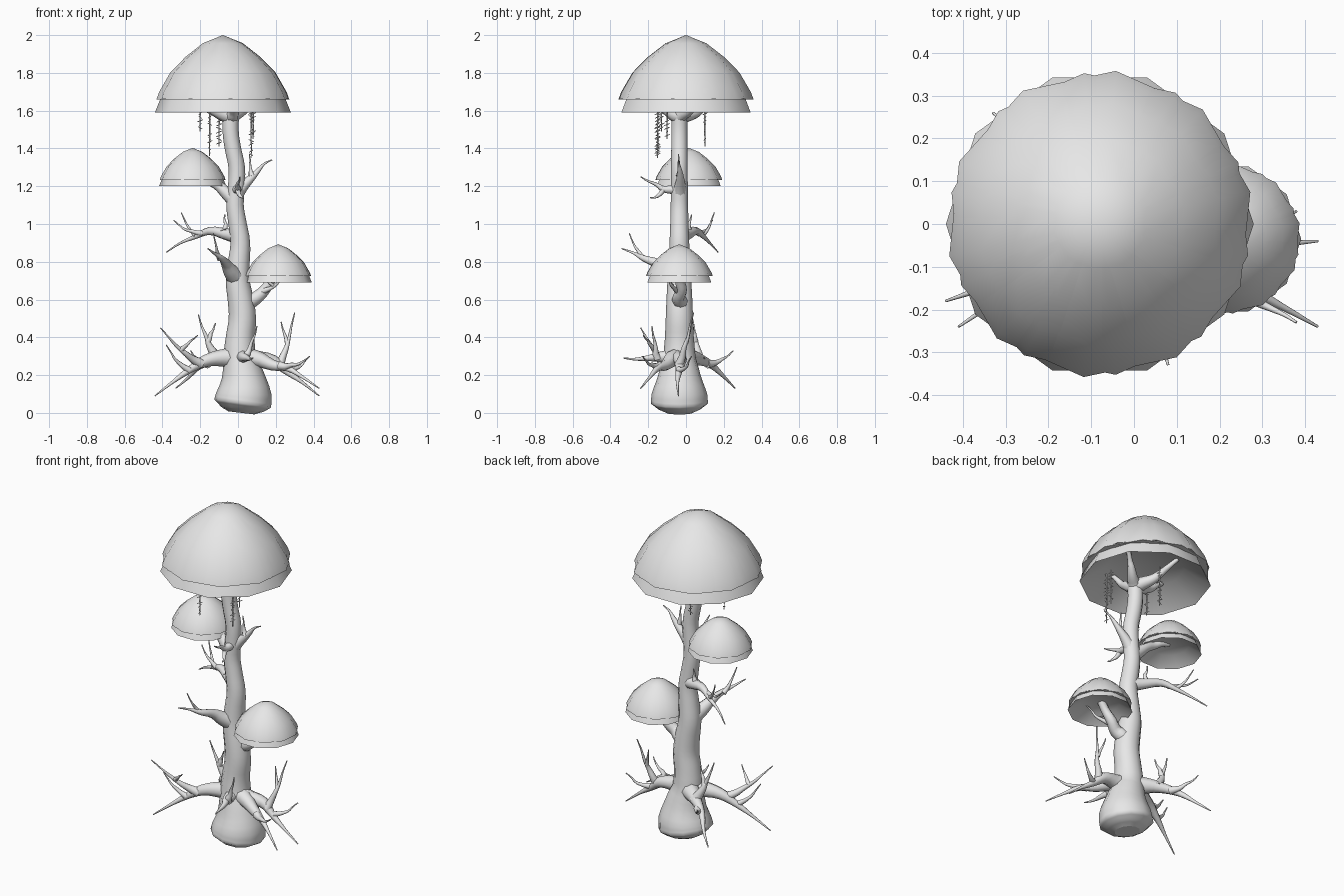
import bpy
import bmesh
import math
import random
from mathutils import Vector

random.seed(4)
cube = bpy.data.objects.get("Cube")
if cube:
    bpy.data.objects.remove(cube)

shade = 0.8
grey = bpy.data.materials.new("pale_grey")
grey.use_nodes = True
grey.diffuse_color = (shade, shade, shade, 1)
grey.node_tree.nodes["Principled BSDF"].inputs["Base Color"].default_value = grey.diffuse_color


def finish(obj, angle):
    """Give the object its material and smooth shading, as a mesh."""
    bpy.ops.object.select_all(action="DESELECT")
    obj.select_set(True)
    bpy.context.view_layer.objects.active = obj
    if obj.type == "CURVE":
        bpy.ops.object.convert(target="MESH")
        obj = bpy.context.object
    obj.data.materials.clear()
    obj.data.materials.append(grey)
    bpy.ops.object.shade_smooth_by_angle(angle=math.radians(angle))


def tubes(name, paths, sides=8, steps=3):
    """Tapered tubes; each path is a list of (position, radius)."""
    curve = bpy.data.curves.new(name, "CURVE")
    curve.dimensions = "3D"
    curve.bevel_depth = 1
    curve.bevel_resolution = sides // 2 - 2
    curve.resolution_u = steps
    curve.use_fill_caps = True
    for path in paths:
        spline = curve.splines.new("BEZIER")
        spline.bezier_points.add(len(path) - 1)
        for point, (position, radius) in zip(spline.bezier_points, path):
            point.co = position
            point.radius = radius
            point.handle_left_type = point.handle_right_type = "AUTO"
    obj = bpy.data.objects.new(name, curve)
    bpy.context.collection.objects.link(obj)
    finish(obj, 70)


def trunk_axis(z):
    sway = .01 * math.cos(16.5 * (z - .9))
    return Vector((.025 - .022 * z - .0045 * z ** 4 + sway, -.035, z))


def trunk_radius(z):
    foot = .08 / (1 + (z / .2) ** 4)
    middle = .03 / (1 + (z / .8) ** 6)
    return min(.07 + 2.2 * z, .042 + middle + foot)


def along(start, tip, rise, t):
    """Point on a line that arches upward by rise."""
    return start.lerp(tip, t) + Vector((0, 0, rise * math.sin(math.pi * t)))


def taper(thick, t, end=.003):
    return end + (thick - end) * (1 - t) ** 1.5


def limb(start, tip, thick, rise, end=.003):
    """Gnarled tapering path from start to tip."""
    path = []
    for i in range(6):
        t = i / 5
        knot = Vector([random.uniform(-1, 1) for axis in range(3)])
        wobble = knot * thick * .2 * math.sin(math.pi * t)
        path.append((along(start, tip, rise, t) + wobble, taper(thick, t, end)))
    return path


def bough(name, height, tip, thick, rise, twigs=(), end=.003):
    """Branch from the trunk; a twig is (fraction along the branch, tip)."""
    start, tip = trunk_axis(height), Vector(tip)
    paths = [limb(start, tip, thick, rise, end)]
    for t, twig_tip in twigs:
        root, twig_tip = along(start, tip, rise, t), Vector(twig_tip)
        width = taper(thick, t)
        paths.append(limb(root, twig_tip, width, -.02))
        reach = twig_tip - root
        # Long twigs fork halfway
        if reach.length > .2:
            fork = along(root, twig_tip, -.02, .5)
            side = Vector((-reach.x, reach.y, reach.z)) * .4
            paths.append(limb(fork, fork + side, width / 2, 0))
    tubes(name, paths)


def revolve(name, profile, centre, size, turn, sides=10):
    """Faceted solid of revolution; the profile runs from the apex down and under."""
    bm = bmesh.new()
    rings = []
    for radius, z in profile:
        count = sides if radius else 1
        ring = []
        for i in range(count):
            angle = math.radians(turn) + math.tau * i / sides
            ring.append(bm.verts.new((radius * math.cos(angle), radius * math.sin(angle), z)))
        rings.append(ring)
    for upper, lower in zip(rings, rings[1:]):
        for i in range(sides):
            j = (i + 1) % sides
            corners = [upper[i % len(upper)], lower[i % len(lower)],
                       lower[j % len(lower)], upper[j % len(upper)]]
            bm.faces.new(list(dict.fromkeys(corners)))
    bmesh.ops.recalc_face_normals(bm, faces=bm.faces)
    mesh = bpy.data.meshes.new(name)
    bm.to_mesh(mesh)
    bm.free()
    obj = bpy.data.objects.new(name, mesh)
    obj.location = centre
    obj.scale = (size, size, size)
    bpy.context.collection.objects.link(obj)
    finish(obj, 50)


# Trunk, with a rounded foot
heights = [0, .02, .05] + [i / 10 for i in range(1, 17)]
tubes("trunk", [[(trunk_axis(z), trunk_radius(z)) for z in heights]], sides=12)

# Low branches around the foot
bough("left_foot_branch", .29, (.43, -.04, .09), .065, .06,
      [(.5, (.3, .04, .53)), (.6, (.38, .03, .3))])
bough("front_left_foot_branch", .29, (.43, -.24, .13), .06, .04,
      [(.5, (.38, -.23, .3))])
bough("front_foot_branch", .29, (.08, -.33, .29), .05, 0,
      [(.4, (.1, -.18, .46))])
bough("right_foot_branch", .29, (-.44, -.18, .09), .065, .06,
      [(.45, (-.41, -.24, .45)), (.6, (-.38, -.17, .36))])
bough("back_foot_branch", .29, (-.33, .26, .13), .065, .05,
      [(.35, (-.21, .03, .52)), (.5, (-.25, .25, .33))])

# Branches along the trunk
bough("front_middle_branch", .71, (-.16, -.34, .87), .055, .01,
      [(.6, (-.13, -.3, .95))])
bough("back_middle_branch", .93, (-.38, .17, .85), .042, .06,
      [(.5, (-.34, .14, 1.02)), (.6, (-.3, .15, 1.06)), (.2, (-.07, .03, 1.05))])
bough("left_upper_branch", 1.15, (.18, -.04, 1.34), .04, .02,
      [(.45, (.06, -.04, 1.37))])
bough("front_upper_branch", 1.18, (.01, -.24, 1.25), .032, -.02,
      [(.4, (.03, -.19, 1.14))])

# Supports under the canopies
bough("left_canopy_support", .56, (.21, -.03, .75), .05, -.02,
      [(.5, (.26, -.11, .75))], end=.022)
bough("right_canopy_support", 1.12, (-.24, .01, 1.26), .04, .02, end=.016)
arms = []
for i in range(4):
    angle = math.tau * i / 4 + .4
    tip = Vector((-.08 + .2 * math.cos(angle), .2 * math.sin(angle), 1.69))
    arms.append(limb(trunk_axis(1.57), tip, .045, -.02, end=.012))
tubes("top_canopy_supports", arms)

# Layered canopies: a flared skirt, hollow below, and two overlapping caps
skirt = [(0, 1.1), (.5, .8), (.75, .55), (.92, .2), (1, 0), (.6, .27), (0, .3)]
cap = [(0, 1.14), (.3, 1.02), (.56, .82), (.79, .59), (.96, .3), (1, .19), (.9, .2)]
canopies = {"top": (-.08, 0, 1.59, .36),
            "right": (-.24, .015, 1.2, .178),
            "left": (.213, -.035, .69, .178)}
for side, (x, y, z, radius) in canopies.items():
    revolve(side + "_canopy_skirt", skirt, (x, y, z), radius, 0)
    revolve(side + "_canopy_lower_cap", cap, (x, y, z), radius, 12)
    revolve(side + "_canopy_upper_cap", cap, (x, y, z + radius / 70), radius * .985, 24)

# Hanging vines with small crossing leaflets
vines = []
for x, y, low in [(.07, -.15, 1.35), (.08, -.1, 1.45), (-.15, -.15, 1.36),
                  (-.1, .1, 1.41), (-.2, -.13, 1.49)]:
    foot = Vector((x, y, low))
    head = Vector((x, y, 1.66))
    vines.append(limb(head, foot, .005, 0))
    count = int((head - foot).length / .018)
    for i in range(1, count):
        angle = random.uniform(0, math.pi)
        spread = Vector((math.cos(angle), math.sin(angle), .4)) * .016
        knot = head.lerp(foot, i / count)
        vines.append([(knot - spread, .001), (knot, .004), (knot + spread, .001)])
tubes("hanging_vines", vines, sides=4, steps=2)
